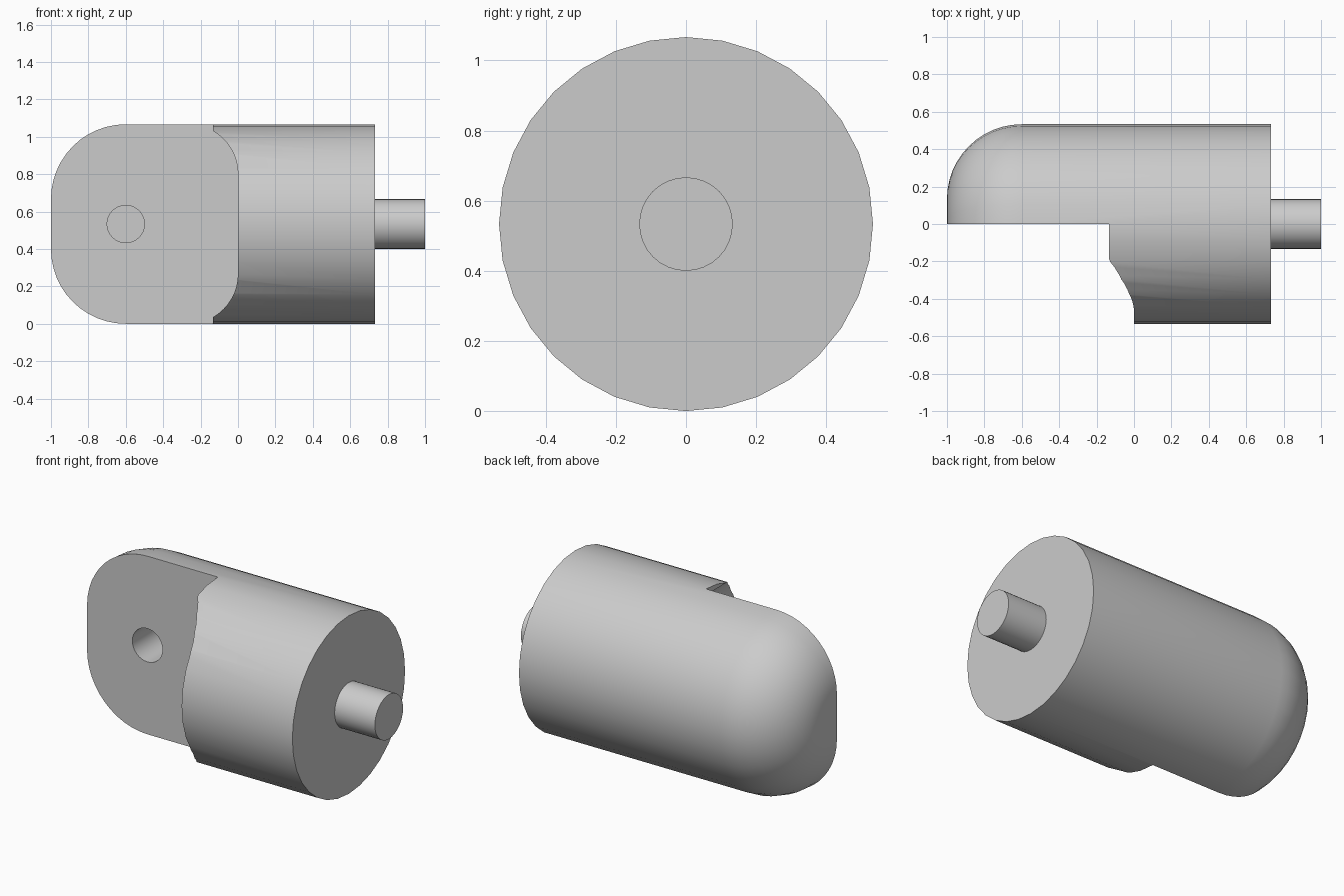
import bpy, bmesh, math
from mathutils import Matrix, Vector

cube = bpy.data.objects.get("Cube")
if cube:
    bpy.data.objects.remove(cube, do_unlink=True)

U = 2 / 15          # design unit
R = 4 * U           # body radius, also the axis height
SHOULDER = 5.5 * U  # x of the flat end that carries the shaft

grey = bpy.data.materials.new("plain grey")
grey.use_nodes = True
grey.diffuse_color = (0.6, 0.6, 0.6, 1)
grey.node_tree.nodes["Principled BSDF"].inputs["Base Color"].default_value = (0.6, 0.6, 0.6, 1)


def finish(name, bm):
    bmesh.ops.recalc_face_normals(bm, faces=bm.faces)
    mesh = bpy.data.meshes.new(name)
    bm.to_mesh(mesh)
    bm.free()
    mesh.materials.append(grey)
    obj = bpy.data.objects.new(name, mesh)
    bpy.context.collection.objects.link(obj)
    return obj


def arc(cx, cy, r, start, end, steps):
    angles = [math.radians(start + (end - start) * i / steps) for i in range(steps + 1)]
    return [(cx + r * math.cos(a), cy + r * math.sin(a)) for a in angles]


def lathe(name, profile, sides):
    """Revolve (x, radius) points about the long axis and cap both ends."""
    bm = bmesh.new()
    rings = []
    for x, r in profile:
        turns = [2 * math.pi * i / sides for i in range(sides)]
        rings.append([bm.verts.new((x, r * math.sin(t), R + r * math.cos(t))) for t in turns])
    for a, b in zip(rings, rings[1:]):
        for i in range(sides):
            j = (i + 1) % sides
            bm.faces.new((a[i], a[j], b[j], b[i]))
    bm.faces.new(rings[0])
    bm.faces.new(rings[-1])
    return finish(name, bm)


def prism(name, outline, y0, y1):
    """Extrude an outline of (x, height from axis) points along y."""
    bm = bmesh.new()
    face = bm.faces.new([bm.verts.new((x, y0, R + z)) for x, z in outline])
    grown = bmesh.ops.extrude_face_region(bm, geom=[face])["geom"]
    bmesh.ops.translate(bm, vec=(0, y1 - y0, 0),
                        verts=[v for v in grown if isinstance(v, bmesh.types.BMVert)])
    return finish(name, bm)


def cut(target, cutter):
    mod = target.modifiers.new("cut", 'BOOLEAN')
    mod.operation = 'DIFFERENCE'
    mod.solver = 'EXACT'
    mod.object = cutter
    cutter.hide_render = True
    graph = bpy.context.evaluated_depsgraph_get()
    result = bpy.data.meshes.new_from_object(target.evaluated_get(graph))
    target.modifiers.clear()
    target.data = result
    bpy.data.objects.remove(cutter, do_unlink=True)


# Body: cylinder with a rounded nose
nose = arc(-1 + 3 * U, U, 3 * U, 180, 90, 12)
body = lathe("body", nose + [(SHOULDER, R)], 32)

# Half lap: flat tongue whose shoulder has rounded corners
upper = arc(-2 * U, 2 * U, 2 * U, 0, 60, 8)
lower = [(x, -z) for x, z in reversed(upper)]
h = upper[-1][1]
outline = [(-1.2, -1), (-U, -1), (-U, -h)] + lower[1:] + upper[:-1] + [(-U, h), (-U, 1), (-1.2, 1)]
cut(body, prism("lap_cutter", outline, -1, 0))

# Blind pin hole in the tongue
hole = arc(-1 + 3 * U, 0, 0.75 * U, 0, 360, 32)[:-1]
cut(body, prism("hole_cutter", hole, -0.2, 3 * U))

# Output shaft
shaft = lathe("shaft", [(SHOULDER - 0.01, U), (1, U)], 32)

bpy.ops.object.select_all(action='DESELECT')
for obj in (body, shaft):
    obj.select_set(True)
bpy.context.view_layer.objects.active = body
bpy.ops.object.shade_smooth_by_angle(angle=math.radians(30))
